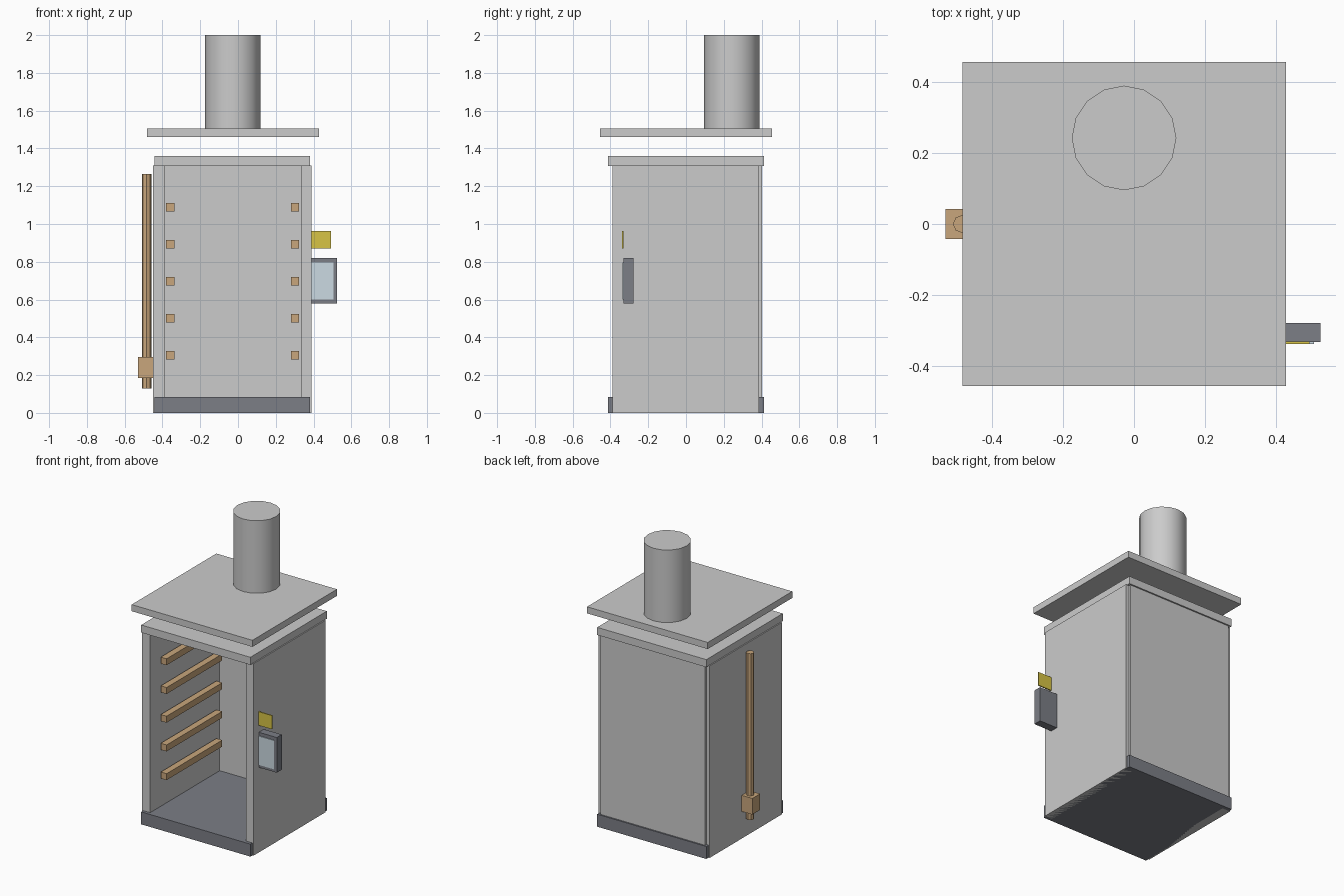
import bpy, math

if "Cube" in bpy.data.objects:
    bpy.data.objects.remove(bpy.data.objects["Cube"])


def material(name, color):
    m = bpy.data.materials.new(name)
    m.diffuse_color = (*color, 1)
    m.use_nodes = True
    m.node_tree.nodes["Principled BSDF"].inputs["Base Color"].default_value = m.diffuse_color
    return m


WOOD = material("wood", (0.58, 0.38, 0.2))
DARK = material("dark_metal", (0.2, 0.21, 0.24))
GLASS = material("pale_glass", (0.6, 0.7, 0.76))
YELLOW = material("yellow", (0.68, 0.55, 0.06))


def box(name, x, y, z, mat=None):
    """Box from (min, max) ranges on each axis."""
    bpy.ops.mesh.primitive_cube_add(size=1, location=[sum(r) / 2 for r in (x, y, z)])
    ob = bpy.context.object
    ob.name = name
    ob.scale = [r[1] - r[0] for r in (x, y, z)]
    bpy.ops.object.transform_apply(location=False, rotation=False)
    if mat:
        ob.data.materials.append(mat)
    return ob


def cylinder(name, x, y, z, radius, sides, mat=None):
    bpy.ops.mesh.primitive_cylinder_add(vertices=sides, radius=radius, depth=z[1] - z[0],
                                        location=(x, y, sum(z) / 2))
    ob = bpy.context.object
    ob.name = name
    if mat:
        ob.data.materials.append(mat)
    return ob


# Cabinet shell, open at the front
CX = -0.03
box("base", (CX - 0.412, CX + 0.412), (-0.412, 0.412), (0, 0.085), DARK)
box("left_wall", (-0.45, -0.39), (-0.39, 0.387), (0, 1.31))
box("right_wall", (0.333, 0.39), (-0.39, 0.387), (0, 1.31))
box("back_wall", (CX - 0.395, CX + 0.395), (0.36, 0.402), (0.05, 1.31))
box("top_slab", (CX - 0.412, CX + 0.412), (-0.412, 0.412), (1.308, 1.36))

# Raised roof plate and chimney
box("roof_plate", (-0.483, 0.428), (-0.456, 0.456), (1.46, 1.505))
cylinder("chimney", -0.028, 0.242, (1.50, 2.0), 0.147, 16)
bpy.ops.object.shade_smooth_by_angle(angle=math.radians(30))

# Shelf rails on both inner walls
for i in range(5):
    z = 0.305 + 0.196 * i
    for side, x in (("left", -0.358), ("right", 0.302)):
        box(f"{side}_rail_{i + 1}", (x - 0.022, x + 0.022), (-0.29, 0.31),
            (z - 0.022, z + 0.022), WOOD)

# Pole and block on the left side
cylinder("side_pole", -0.484, 0, (0.13, 1.265), 0.025, 8, WOOD)
box("pole_block", (-0.53, -0.448), (-0.042, 0.042), (0.185, 0.295), WOOD)

# Panel box, window and tag on the right side
box("control_box", (0.37, 0.525), (-0.332, -0.278), (0.58, 0.82), DARK)
box("control_window", (0.38, 0.506), (-0.337, -0.327), (0.60, 0.797), GLASS)
box("yellow_tag", (0.38, 0.493), (-0.338, -0.33), (0.87, 0.963), YELLOW)
